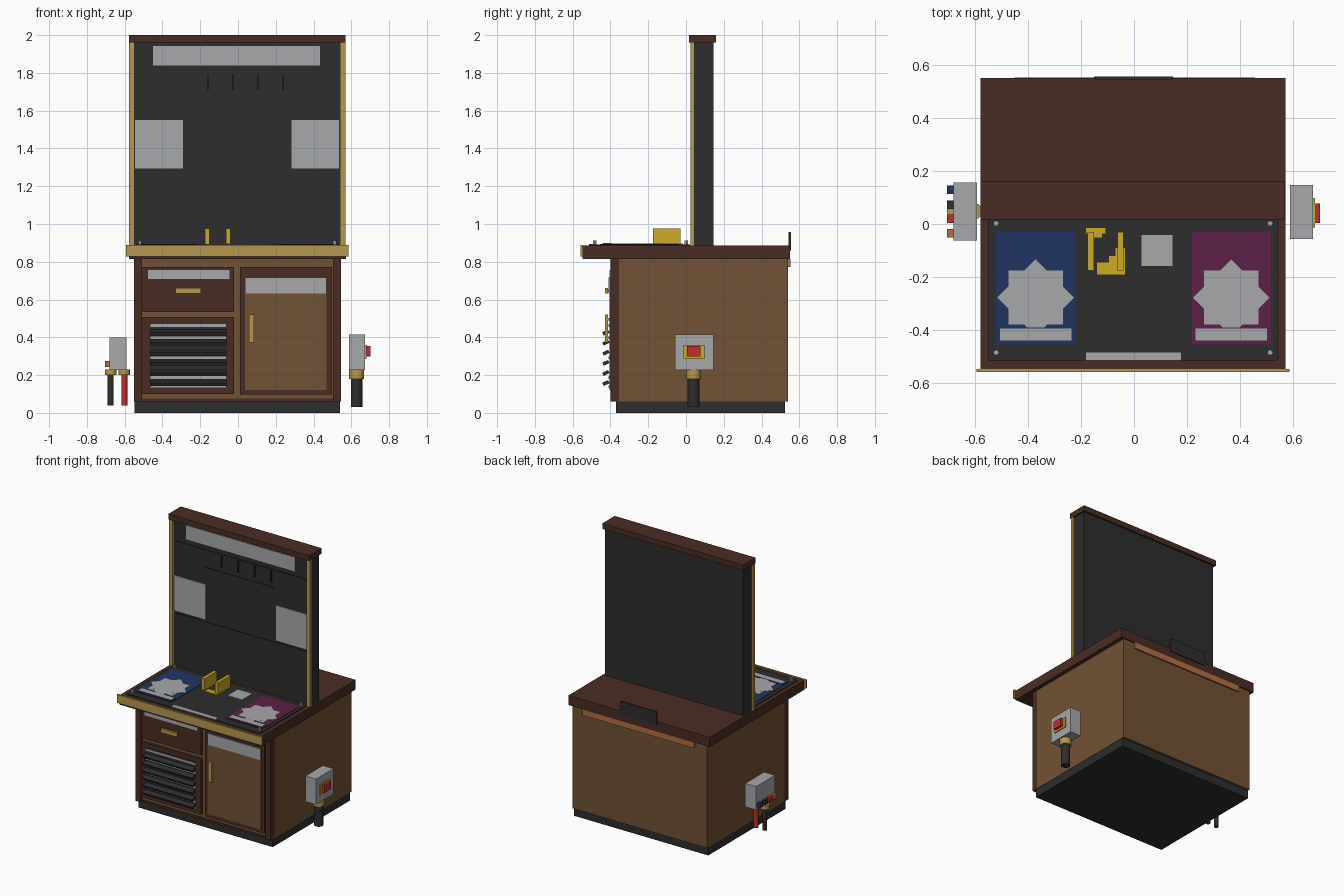
import bpy, math
from mathutils import Matrix, Euler


def material(name, r, g, b):
    lin = lambda c: ((c / 255 + 0.055) / 1.055) ** 2.4
    m = bpy.data.materials.new(name)
    m.diffuse_color = (lin(r), lin(g), lin(b), 1)
    return m


DARK = material("dark_wood", 73, 44, 35)
WOOD = material("mid_wood", 114, 82, 53)
BLACK = material("charcoal", 45, 45, 45)
GOLD = material("brass", 181, 152, 77)
GREY = material("light_grey", 167, 168, 170)
YELLOW = material("yellow", 203, 172, 34)
RED = material("red", 195, 45, 45)
BLUE = material("navy_blue", 33, 53, 97)
PURPLE = material("plum", 93, 33, 72)
COPPER = material("copper", 180, 110, 68)


def add(name, verts, faces, mat):
    me = bpy.data.meshes.new(name)
    me.from_pydata(verts, [], faces)
    me.materials.append(mat)
    ob = bpy.data.objects.new(name, me)
    bpy.context.collection.objects.link(ob)
    return ob


def box(name, x0, x1, y0, y1, z0, z1, mat, tilt=(0, 0, 0)):
    """Box from its limits, optionally turned about its own centre."""
    c = ((x0 + x1) / 2, (y0 + y1) / 2, (z0 + z1) / 2)
    h = ((x1 - x0) / 2, (y1 - y0) / 2, (z1 - z0) / 2)
    v = [(sx * h[0], sy * h[1], sz * h[2]) for sx in (-1, 1) for sy in (-1, 1) for sz in (-1, 1)]
    f = [(0, 1, 3, 2), (4, 6, 7, 5), (0, 4, 5, 1), (2, 3, 7, 6), (0, 2, 6, 4), (1, 5, 7, 3)]
    ob = add(name, v, f, mat)
    ob.data.transform(Matrix.Translation(c) @ Euler(tilt).to_matrix().to_4x4())
    return ob


def cylinder(name, x, y, z0, z1, r, mat, n=16, smooth=True):
    ring = [(x + r * math.cos(2 * math.pi * i / n), y + r * math.sin(2 * math.pi * i / n)) for i in range(n)]
    v = [(a, b, z0) for a, b in ring] + [(a, b, z1) for a, b in ring]
    f = [(i, (i + 1) % n, (i + 1) % n + n, i + n) for i in range(n)]
    ob = add(name, v, f + [tuple(range(n))[::-1], tuple(range(n, 2 * n))], mat)
    for p in ob.data.polygons[:n]:
        p.use_smooth = smooth
    if smooth:
        ob.data.set_sharp_from_angle(angle=math.radians(40))
    return ob


# Cabinet body
box("plinth", -0.548, 0.541, -0.37, 0.525, 0, 0.062, BLACK)
box("cabinet_body", -0.55, 0.543, -0.357, 0.541, 0.06, 0.82, WOOD)
box("face_frame", -0.51, 0.503, -0.385, -0.357, 0.062, 0.82, WOOD)
for side, x in (("left", -0.53), ("right", 0.523)):
    box(side + "_stile", x - 0.021, x + 0.021, -0.40, -0.355, 0.06, 0.82, DARK)
box("bottom_rail", -0.51, 0.503, -0.39, -0.357, 0.06, 0.075, DARK)

# Countertop with front trim
box("countertop", -0.578, 0.571, -0.547, 0.55, 0.815, 0.885, DARK)
box("front_trim", -0.593, 0.585, -0.558, -0.545, 0.828, 0.89, GOLD)
box("cable_flap", -0.15, 0.147, 0.543, 0.556, 0.86, 0.958, BLACK)
box("rear_lip", -0.45, 0.455, 0.541, 0.552, 0.772, 0.815, COPPER)

# Drawer
box("drawer_front", -0.505, -0.02, -0.40, -0.38, 0.535, 0.772, DARK)
box("drawer_label", -0.476, -0.045, -0.406, -0.40, 0.71, 0.757, GREY)
box("drawer_handle", -0.33, -0.195, -0.43, -0.412, 0.633, 0.66, GOLD)
for x in (-0.31, -0.222):
    box("drawer_handle_post", x, x + 0.015, -0.415, -0.40, 0.64, 0.653, GOLD)

# Vent with tilted slats
box("vent_frame", -0.505, -0.02, -0.40, -0.38, 0.1, 0.508, DARK)
box("vent_backing", -0.465, -0.06, -0.404, -0.40, 0.132, 0.475, BLACK)
for z in (0.139, 0.187, 0.292, 0.397, 0.463):
    box("vent_glint", -0.465, -0.06, -0.409, -0.404, z - 0.007, z + 0.007, GREY)
for i in range(6):
    z = 0.158 + 0.0535 * i
    box("vent_slat", -0.465, -0.06, -0.441, -0.407, z - 0.009, z + 0.009, BLACK, (math.radians(25), 0, 0))

# Door
box("door_frame", 0.01, 0.497, -0.40, -0.38, 0.098, 0.772, DARK)
box("door_panel", 0.037, 0.469, -0.404, -0.40, 0.122, 0.718, WOOD)
box("door_label", 0.037, 0.469, -0.409, -0.404, 0.633, 0.716, GREY)
box("door_handle", 0.058, 0.085, -0.43, -0.412, 0.373, 0.52, GOLD)
for z in (0.39, 0.488):
    box("door_handle_post", 0.064, 0.079, -0.415, -0.40, z, z + 0.015, GOLD)

# Back board, its posts and cap
box("back_board", -0.565, 0.556, 0.045, 0.146, 0.885, 1.96, BLACK)
box("board_cap", -0.577, 0.568, 0.016, 0.16, 1.96, 2.0, DARK)
for side, x in (("left", -0.562), ("right", 0.554)):
    box(side + "_post", x - 0.014, x + 0.014, 0.024, 0.045, 0.885, 1.96, GOLD)
box("header_sign", -0.45, 0.435, 0.038, 0.045, 1.84, 1.943, GREY)
box("left_notice", -0.545, -0.29, 0.038, 0.045, 1.293, 1.55, GREY)
box("right_notice", 0.283, 0.536, 0.038, 0.045, 1.293, 1.55, GREY)
for x0, x1, z in ((-0.53, 0.52, 1.8), (-0.3, 0.26, 1.67), (-0.53, 0.52, 1.27)):
    box("tool_rail", x0, x1, 0.038, 0.045, z - 0.005, z + 0.005, BLACK)
for x in (-0.16, -0.027, 0.107, 0.24):
    box("tool_hook", x - 0.004, x + 0.004, 0.034, 0.045, 1.71, 1.795, BLACK)

# Work mat with corner bolts
box("work_mat", -0.547, 0.54, -0.514, 0.02, 0.884, 0.891, BLACK)
for x in (-0.519, 0.512):
    for y in (0.002, -0.484):
        cylinder("mat_bolt", x, y, 0.89, 0.912, 0.011, GREY, 6, False)
box("mat_label", -0.181, 0.177, -0.514, -0.484, 0.891, 0.895, GREY)
box("grey_pad", 0.026, 0.147, -0.16, -0.04, 0.891, 0.897, GREY)

# Coloured zones, each with an eight-pointed star and a label
for name, x, mat in (("left", -0.37, BLUE), ("right", 0.366, PURPLE)):
    box(name + "_zone", x - 0.149, x + 0.149, -0.454, -0.028, 0.891, 0.894, mat)
    box(name + "_star_square", x - 0.102, x + 0.102, -0.379, -0.175, 0.894, 0.8965, GREY)
    box(name + "_star_diamond", x - 0.102, x + 0.102, -0.379, -0.175, 0.894, 0.897, GREY, (0, 0, math.pi / 4))
    box(name + "_label_border", x - 0.138, x + 0.138, -0.443, -0.39, 0.894, 0.8975, mat)
    box(name + "_zone_label", x - 0.134, x + 0.134, -0.439, -0.394, 0.8975, 0.899, GREY)

# Yellow jig: two uprights on broken base plates
for x in (-0.163, -0.051):
    box("jig_upright", x - 0.012, x + 0.012, -0.175, -0.03, 0.89, 0.976, YELLOW)
for x0, x1, y0, y1 in ((-0.181, -0.107, -0.035, -0.015), (-0.175, -0.12, -0.05, -0.035),
                       (-0.14, -0.033, -0.19, -0.145), (-0.095, -0.033, -0.145, -0.12),
                       (-0.07, -0.033, -0.12, -0.09)):
    box("jig_base", x0, x1, y0, y1, 0.889, 0.896, YELLOW)

# Right switch box with its gland and cable
box("switch_box", 0.587, 0.673, -0.057, 0.146, 0.228, 0.415, GREY)
box("switch_plate", 0.673, 0.681, -0.014, 0.098, 0.285, 0.36, YELLOW)
box("switch_button", 0.68, 0.701, 0.004, 0.077, 0.298, 0.355, RED)
cylinder("switch_gland", 0.628, 0.04, 0.18, 0.23, 0.04, GOLD, 12)
cylinder("switch_cable", 0.628, 0.04, 0.03, 0.19, 0.031, BLACK, 12)

# Left socket box with sockets, glands and cables
box("socket_box", -0.679, -0.591, -0.062, 0.157, 0.228, 0.4, GREY)
for y, mat in ((0.129, BLUE), (0.072, BLACK), (0.02, RED), (-0.034, COPPER)):
    box("socket", -0.704, -0.678, y - 0.016, y + 0.016, 0.244, 0.276, mat)
for x, mat in ((-0.674, BLACK), (-0.602, RED)):
    cylinder("socket_gland", x, 0.048, 0.2, 0.229, 0.031, GOLD, 12)
    cylinder("socket_cable", x, 0.048, 0.04, 0.2, 0.016, mat, 12)
